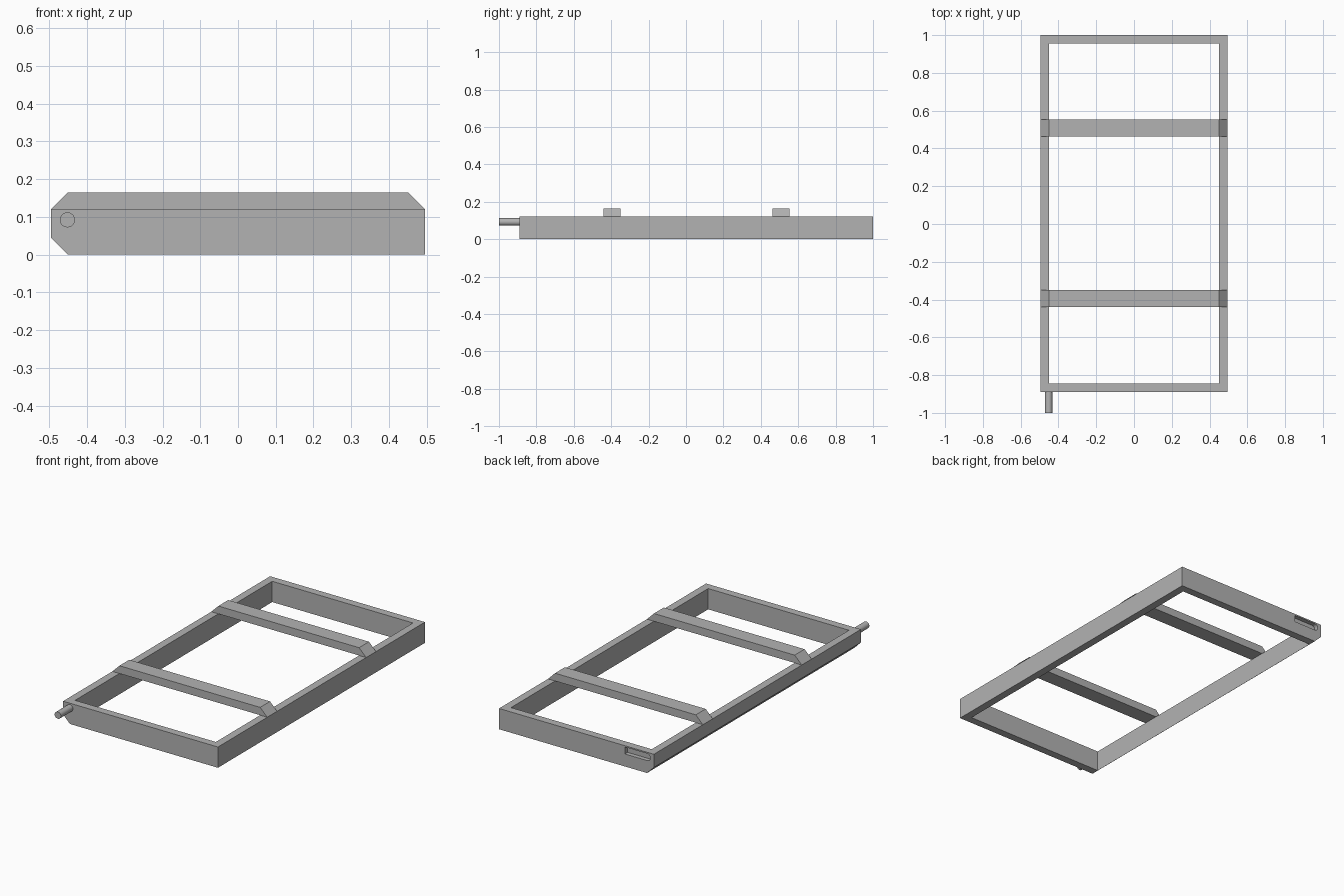
import bpy
import bmesh
from math import cos, sin, pi

if "Cube" in bpy.data.objects:
    bpy.data.objects.remove(bpy.data.objects["Cube"], do_unlink=True)

grey = bpy.data.materials.new("mid grey")
grey.use_nodes = True
COLOUR = (0.45, 0.45, 0.45, 1)
grey.diffuse_color = COLOUR
grey.node_tree.nodes["Principled BSDF"].inputs["Base Color"].default_value = COLOUR

HALF_W, FRONT, BACK, TOP, WALL = 0.495, -0.89, 1.0, 0.12, 0.045
PIN_X, PIN_Z, PIN_R = -0.452, 0.092, 0.02


def extrude(name, profile, y0, y1):
    """Extrude an (x, z) outline along y."""
    bm = bmesh.new()
    face = bm.faces.new([bm.verts.new((x, y0, z)) for x, z in profile])
    out = bmesh.ops.extrude_face_region(bm, geom=[face])["geom"]
    verts = [v for v in out if isinstance(v, bmesh.types.BMVert)]
    bmesh.ops.translate(bm, verts=verts, vec=(0, y1 - y0, 0))
    bmesh.ops.recalc_face_normals(bm, faces=bm.faces)
    mesh = bpy.data.meshes.new(name)
    bm.to_mesh(mesh)
    bm.free()
    mesh.materials.append(grey)
    obj = bpy.data.objects.new(name, mesh)
    bpy.context.collection.objects.link(obj)
    return obj


def arc(x, z, r, a0, a1, n):
    return [(x + r * cos(a0 + (a1 - a0) * i / n), z + r * sin(a0 + (a1 - a0) * i / n))
            for i in range(n + 1)]


def cut(target, cutter):
    mod = target.modifiers.new(cutter.name, "BOOLEAN")
    mod.operation = "DIFFERENCE"
    mod.solver = "EXACT"
    mod.object = cutter
    cutter.hide_render = True
    cutter.hide_set(True)
    cutter.display_type = "WIRE"


# Rectangular frame, bevelled along one lower edge
c = WALL - 0.001
frame = extrude("frame", [(-HALF_W + c, 0), (HALF_W, 0), (HALF_W, TOP),
                          (-HALF_W, TOP), (-HALF_W, c)], FRONT, BACK)
inner = HALF_W - WALL
opening = extrude("opening_cutter", [(-inner, -0.1), (inner, -0.1), (inner, 0.3), (-inner, 0.3)],
                  FRONT + WALL, BACK - WALL)
cut(frame, opening)

# Shallow locating slot in the back face
slot = arc(PIN_X, PIN_Z, PIN_R, pi / 2, 3 * pi / 2, 10)
slot += [(-0.31, PIN_Z - PIN_R), (-0.31, PIN_Z + PIN_R)]
cut(frame, extrude("slot_cutter", slot, BACK - 0.025, BACK + 0.05))

# Apply the cuts, then remove the cutters
bpy.context.view_layer.update()
cut_mesh = bpy.data.meshes.new_from_object(frame.evaluated_get(bpy.context.evaluated_depsgraph_get()))
frame.modifiers.clear()
frame.data = cut_mesh
for name in ("opening_cutter", "slot_cutter"):
    bpy.data.objects.remove(bpy.data.objects[name], do_unlink=True)

# Cross bars with sloped ends
bar = [(-HALF_W, TOP), (HALF_W, TOP), (inner, TOP + WALL), (-inner, TOP + WALL)]
extrude("front_cross_bar", bar, -0.44, -0.35)
extrude("back_cross_bar", bar, 0.463, 0.553)

# Locating pin on the front face
pin = extrude("locating_pin", arc(PIN_X, PIN_Z, PIN_R, 0, 2 * pi, 24)[:-1], -1.0, FRONT + 0.01)
bpy.ops.object.select_all(action="DESELECT")
pin.select_set(True)
bpy.context.view_layer.objects.active = pin
bpy.ops.object.shade_smooth_by_angle()
